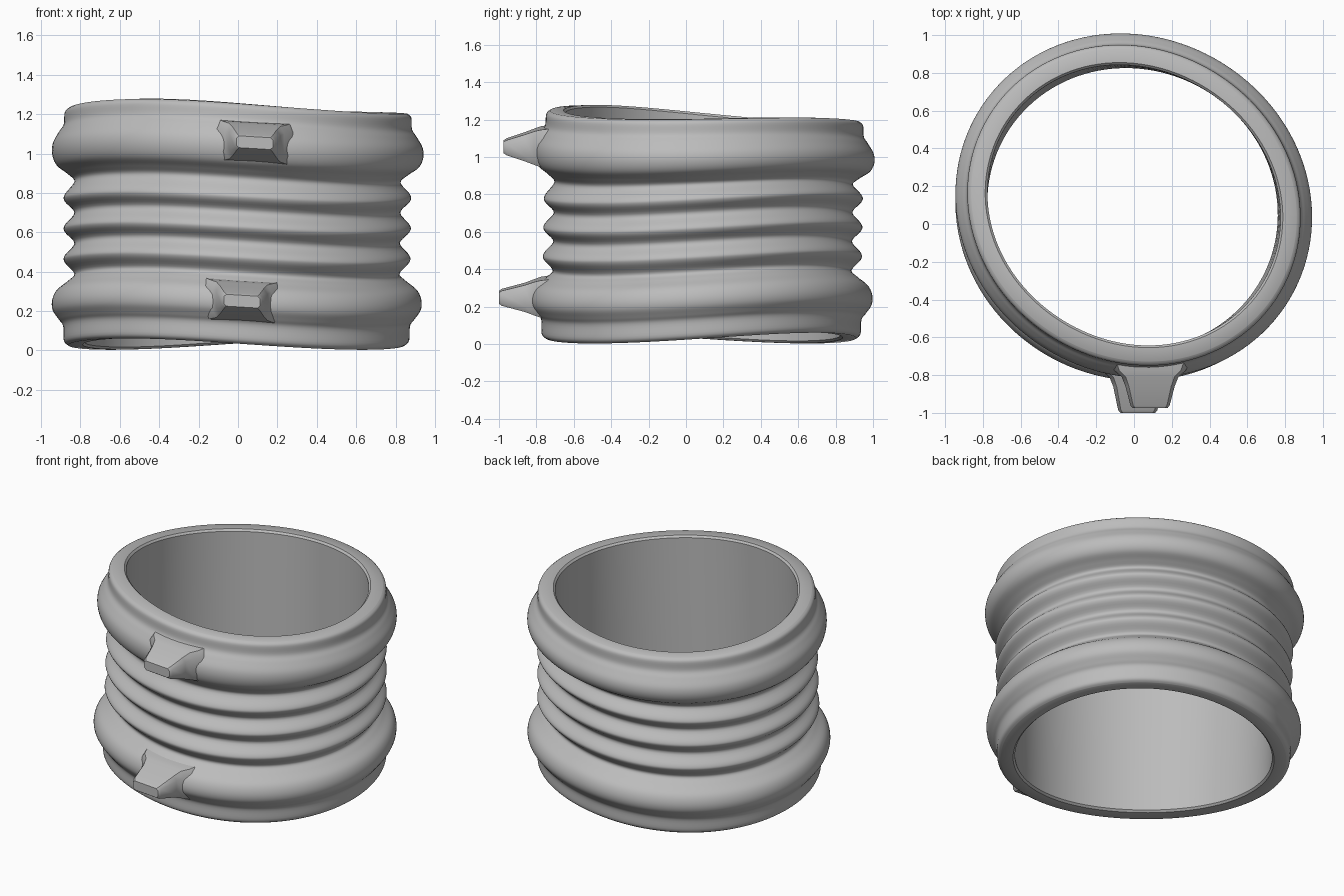
import bpy, bmesh
from math import cos, sin, tau, radians
from mathutils import Vector

old = bpy.data.objects.get("Cube")
if old:
    bpy.data.objects.remove(old)

SEGMENTS = 128
HEIGHT = 1.22

grey = bpy.data.materials.new("light_grey")
grey.use_nodes = True
colour = (0.5, 0.5, 0.5, 1)
grey.diffuse_color = colour
grey.node_tree.nodes["Principled BSDF"].inputs["Base Color"].default_value = colour


def add_object(name, bm, sharp_angle):
    bmesh.ops.recalc_face_normals(bm, faces=bm.faces)
    mesh = bpy.data.meshes.new(name)
    bm.to_mesh(mesh)
    bm.free()
    mesh.materials.append(grey)
    ob = bpy.data.objects.new(name, mesh)
    bpy.context.collection.objects.link(ob)
    bpy.ops.object.select_all(action='DESELECT')
    ob.select_set(True)
    bpy.context.view_layer.objects.active = ob
    bpy.ops.object.shade_smooth_by_angle(angle=radians(sharp_angle))
    return ob


def lift(t, z):
    """Saddle wave around the sleeve, with a forward tilt near the top."""
    k = min(max((z - 0.75) / 0.35, 0), 1)
    tilt = 0.035 * k * k * (3 - 2 * k)
    saddle = 0.029 - 0.006 * z / HEIGHT
    return tilt * cos(t + radians(115)) + saddle * cos(2 * (t - radians(48)))


def ring_point(t, offset, z):
    """Point on the slightly oval, gently twisted wall."""
    k = z / HEIGHT
    r = 0.756 + offset + (0.012 + 0.005 * k) * cos(2 * t) - (0.016 + 0.02 * k) * sin(2 * t)
    return Vector((r * cos(t) - 0.008 * (1 - k), r * sin(t) + 0.08 + 0.02 * k, z + lift(t, z)))


def smooth_path(pts, steps=5):
    """Catmull-Rom curve through the points."""
    p = [Vector(q) for q in pts]
    p = [p[0]] + p + [p[-1]]
    out = []
    for a, b, c, d in zip(p, p[1:], p[2:], p[3:]):
        for i in range(steps):
            u = i / steps
            out.append(0.5 * (2 * b + (c - a) * u + (2 * a - 5 * b + 4 * c - d) * u * u
                              + (3 * b - a - 3 * c + d) * u ** 3))
    return out + [p[-1]]


# Outer section: lower bead, three bellows folds, upper bead
lower_bead = [(0.085, 0.032), (0.108, 0.055), (0.112, 0.13), (0.135, 0.165), (0.165, 0.21),
              (0.168, 0.26), (0.145, 0.31), (0.09, 0.355)]
upper_bead = [(0.09, 0.9), (0.145, 0.94), (0.168, 0.99), (0.165, 1.045), (0.135, 1.1),
              (0.11, 1.14), (0.105, 1.2), (0.085, 1.22)]
folds = [(0.055, 0.395)]
for ridge in (0.47, 0.625, 0.78):
    folds += [(0.104, ridge - 0.017), (0.104, ridge + 0.017), (0.055, ridge + 0.08)]
section = smooth_path(lower_bead + folds + upper_bead)
# Flat rims and a straight bore with small chamfers
section += [Vector(p) for p in ((0.012, 1.222), (0.0, 1.21), (0.0, 0.8), (0.0, 0.4),
                                (0.0, 0.046), (0.012, 0.034))]

bm = bmesh.new()
rings = [[bm.verts.new(ring_point(tau * i / SEGMENTS, *p)) for p in section]
         for i in range(SEGMENTS)]
n = len(section)
for i, a in enumerate(rings):
    b = rings[(i + 1) % SEGMENTS]
    for j in range(n):
        m = (j + 1) % n
        bm.faces.new((a[j], b[j], b[m], a[m]))
add_object("bellows_sleeve", bm, 40)


# Flared locating lugs on the front of both beads
def lug(name, x, z, tip):
    bm = bmesh.new()
    loops = []
    for y, half_w, half_h in ((-0.70, 0.22, 0.11), (-0.775, 0.19, 0.1), (-0.81, 0.15, 0.09),
                              (-0.86, 0.13, 0.072), (tip + 0.015, 0.104, 0.04),
                              (tip, 0.092, 0.03)):
        loop = []
        for sx, sz in ((1, 1), (-1, 1), (-1, -1), (1, -1)):
            # Two vertices per corner give chamfered edges
            cut = [(1, 0.6), (0.86, 1)]
            if sx * sz < 0:
                cut.reverse()
            for u, v in cut:
                dx = sx * u * half_w
                loop.append(bm.verts.new((x + dx, y, z + sz * v * half_h - 0.06 * dx)))
        loops.append(loop)
    for a, b in zip(loops, loops[1:]):
        for i in range(8):
            k = (i + 1) % 8
            bm.faces.new((a[i], a[k], b[k], b[i]))
    bm.faces.new(loops[0])
    bm.faces.new(loops[-1])
    add_object(name, bm, 35)


lug("upper_lug", 0.085, 1.055, -0.975)
lug("lower_lug", 0.02, 0.25, -1.0)
